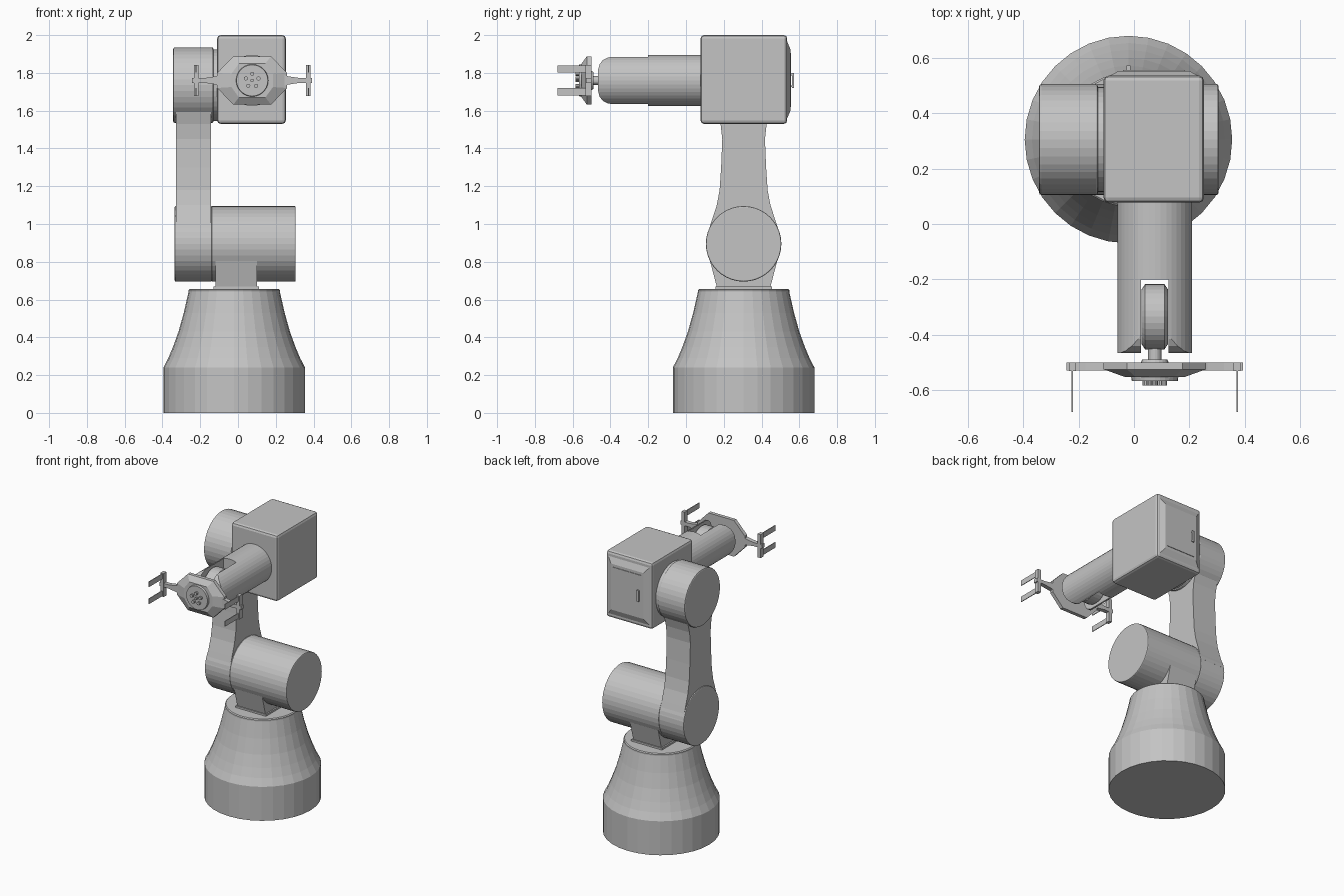
import bpy, bmesh, math
from mathutils import Vector

if "Cube" in bpy.data.objects:
    bpy.data.objects.remove(bpy.data.objects["Cube"])

grey = bpy.data.materials.new("machine grey")
grey.diffuse_color = (0.55, 0.55, 0.55, 1)
grey.use_nodes = True
grey.node_tree.nodes["Principled BSDF"].inputs["Base Color"].default_value = grey.diffuse_color


def finish(name, bm, bevel=0, segs=2):
    bmesh.ops.recalc_face_normals(bm, faces=bm.faces)
    me = bpy.data.meshes.new(name)
    bm.to_mesh(me)
    bm.free()
    me.materials.append(grey)
    ob = bpy.data.objects.new(name, me)
    bpy.context.collection.objects.link(ob)
    if bevel:
        m = ob.modifiers.new("bevel", 'BEVEL')
        m.width, m.segments, m.limit_method = bevel, segs, 'ANGLE'
        m.angle_limit = math.radians(40)
    return ob


def loft(name, rings, bevel=0):
    """Skin a list of equal-length point rings and cap both ends."""
    bm = bmesh.new()
    vs = [[bm.verts.new(p) for p in r] for r in rings]
    n = len(vs[0])
    for a, b in zip(vs, vs[1:]):
        for i in range(n):
            bm.faces.new((a[i], a[(i + 1) % n], b[(i + 1) % n], b[i]))
    bm.faces.new(vs[0])
    bm.faces.new(vs[-1])
    return finish(name, bm, bevel)


def turned(name, centre, axis, profile, sides=32, bevel=0):
    """Surface of revolution; profile is (position along axis, radius)."""
    rings = []
    for t, r in profile:
        ring = []
        for i in range(sides):
            a = 2 * math.pi * i / sides
            c, s = r * math.cos(a), r * math.sin(a)
            p = {'x': (t, c, s), 'y': (c, t, s), 'z': (c, s, t)}[axis]
            ring.append(Vector(centre) + Vector(p))
        rings.append(ring)
    return loft(name, rings, bevel)


def box(name, x, y, z, bevel=0):
    return loft(name, [[(x[0], y[0], h), (x[1], y[0], h), (x[1], y[1], h), (x[0], y[1], h)]
                       for h in z], bevel)


def side_plate(name, x, outline, bevel=0):
    """Extrude a (y, z) outline along x."""
    return loft(name, [[(h, y, z) for y, z in outline] for h in x], bevel)


def boolean(ob, cutter, op):
    m = ob.modifiers.new(op, 'BOOLEAN')
    m.object, m.operation, m.solver = cutter, op, 'EXACT'
    cutter.hide_render = True
    cutter.hide_set(True)


CY = 0.305   # base and shoulder centre line
WX, WZ = 0.075, 1.76   # forearm axis

# Pedestal
turned("pedestal", (-0.02, CY, 0), 'z',
       [(0, .375), (.24, .375), (.29, .349), (.35, .324), (.43, .295), (.53, .267),
        (.64, .242), (.65, .242), (.656, .236)])
box("neck_flange", (-.13, .11), (.155, .455), (.65, .668))
side_plate("neck", (-.12, .10), [(.165, .66), (.445, .66), (.487, .82), (.123, .82)])

# Shoulder motor and its arm
turned("shoulder_motor", (0, CY, .895), 'x', [(-.14, .2), (.305, .2)], 40, .006)
turned("shoulder_joint", (0, CY, .895), 'x', [(-.335, .2), (-.138, .2)], 40, .006)
widths = [(.93, .197), (1.02, .168), (1.10, .142), (1.18, .127), (1.30, .119), (1.45, .113),
          (1.53, .122), (1.60, .142), (1.66, .172), (1.72, .195)]
side_plate("upper_arm", (-.327, -.142),
           [(CY - w, z) for z, w in widths] + [(CY + w, z) for z, w in reversed(widths)])
turned("elbow_joint", (0, CY, 1.735), 'x', [(-.343, .2), (-.13, .2)], 40, .008)
turned("elbow_collar", (0, CY, 1.735), 'x', [(-.135, .19), (-.10, .19)], 40)

# Elbow housing with rear door
box("elbow_housing", (-.11, .253), (.077, .536), (1.53, 2.0), .018)


def door_ring(y, x0, x1, z0, z1):
    return [(x0, y, z0), (x1, y, z0), (x1, y, z1), (x0, y, z1)]


loft("rear_door", [door_ring(.53, -.088, .232, 1.56, 1.965),
                   door_ring(.536, -.088, .232, 1.56, 1.965),
                   door_ring(.553, -.055, .20, 1.60, 1.925)])
box("door_panel", (-.04, .185), (.55, .557), (1.62, 1.905))
box("door_handle", (-.028, -.012), (.562, .572), (1.72, 1.80))
for z in (1.725, 1.787):
    box("handle_post", (-.028, -.012), (.55, .566), (z, z + .009))

# Forearm with a forked, rounded end
forearm = turned("forearm", (WX, 0, WZ), 'y', [(-.47, .135), (.09, .135)], 40)
boolean(forearm, box("fork_slot", (WX - .05, WX + .05), (-.6, -.2), (1.5, 2.0)), 'DIFFERENCE')
half = [(.2, .2), (-.38, .2), (-.38, .128), (-.415, .121), (-.44, .108), (-.458, .085), (-.467, .05)]
boolean(forearm, side_plate("fork_rounding", (-.2, .4),
        [(y, WZ + z) for y, z in half] + [(y, WZ - z) for y, z in reversed(half)]), 'INTERSECT')

# Wrist
turned("wrist_pivot", (0, -.335, WZ), 'x', [(WX - .047, .1), (WX - .035, .118), (WX + .035, .118),
                                            (WX + .047, .1)], 32)
turned("wrist_shaft", (WX, 0, WZ), 'y', [(-.505, .024), (-.44, .024)], 20)
turned("wrist_collar", (WX, 0, WZ), 'y', [(-.51, .055), (-.49, .045)], 20)

# Gripper body: faceted plate, narrowing to the front


def octagon(y, a, b, h, k):
    return [(WX + sx * x, y, WZ + z) for sx, x, z in
            ((1, b, k), (1, a, h), (-1, a, h), (-1, b, k),
             (-1, b, -k), (-1, a, -h), (1, a, -h), (1, b, -k))]


loft("gripper_body", [octagon(-.50, .10, .185, .128, .04), octagon(-.525, .10, .185, .128, .04),
                      octagon(-.552, .07, .11, .09, .035)])
turned("gripper_hub", (WX, 0, WZ), 'y', [(-.567, .083), (-.535, .088)], 28)
for i in range(5):
    a = math.pi / 2 + i * 2 * math.pi / 5
    turned("hub_stud", (WX + .035 * math.cos(a), 0, WZ + .035 * math.sin(a)), 'y',
           [(-.584, .011), (-.56, .011)], 10)
turned("hub_stud", (WX, 0, WZ), 'y', [(-.584, .009), (-.56, .009)], 10)

# Mirrored gripper arms and fingers
for s in (-1, 1):
    def span(a, b):
        return sorted((WX + s * a, WX + s * b))
    loft("gripper_arm", [[(WX + s * d, y, WZ + z) for y, z in
                          ((-.53, -h), (-.53, h), (-.5, h), (-.5, -h))]
                         for d, h in ((.15, .035), (.19, .022), (.25, .013), (.318, .013))])
    box("finger_bar", span(.285, .309), (-.532, -.5), (WZ - .083, WZ + .083))
    for z in (-.06, .06):
        box("finger", span(.295, .300), (-.68, -.52), (WZ + z - .019, WZ + z + .019))
